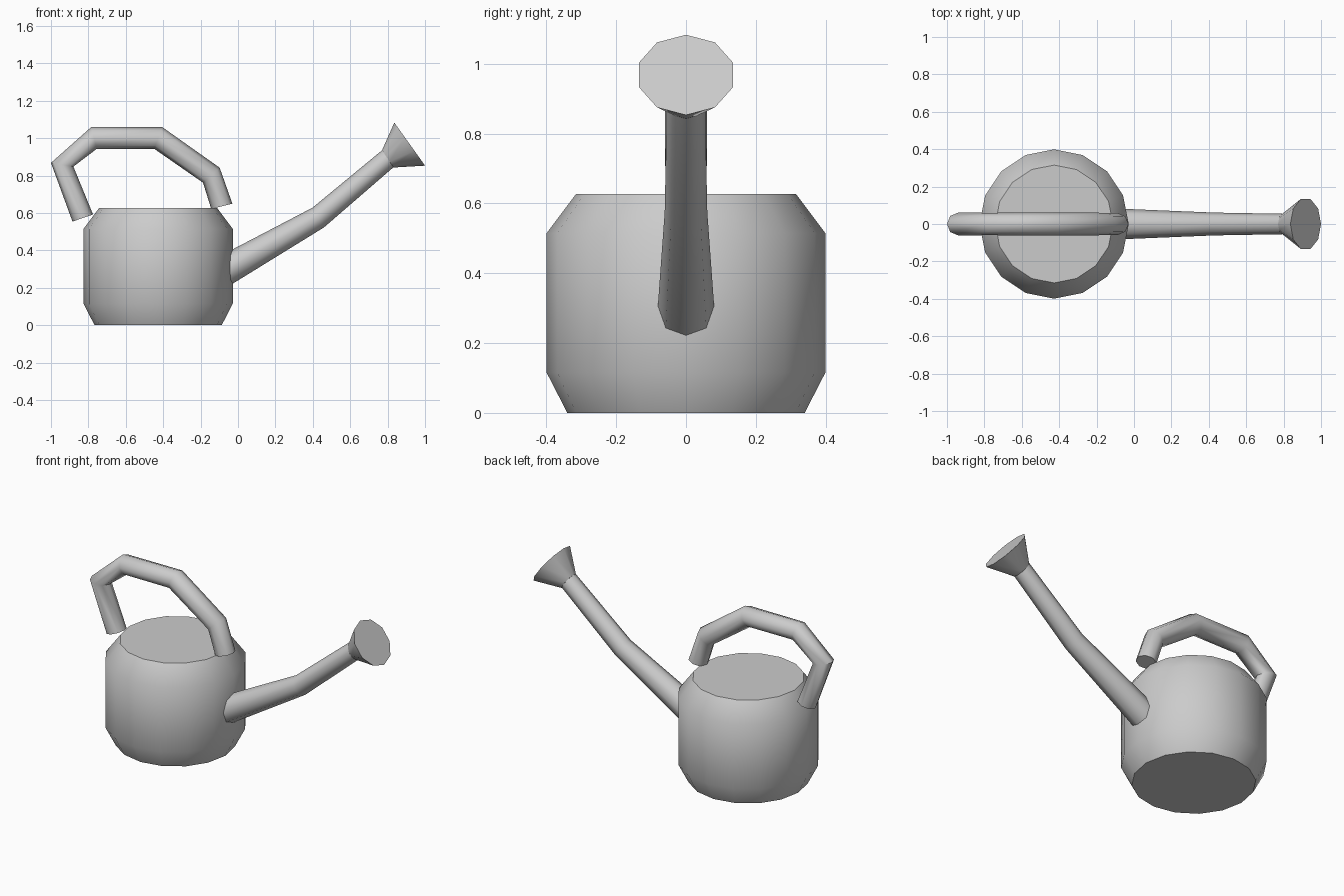
import bpy, bmesh, math
from mathutils import Vector

if "Cube" in bpy.data.objects:
    bpy.data.objects.remove(bpy.data.objects["Cube"])

metal = bpy.data.materials.new("plain grey metal")
metal.diffuse_color = (0.6, 0.6, 0.6, 1)
metal.use_nodes = True
metal.node_tree.nodes["Principled BSDF"].inputs["Base Color"].default_value = metal.diffuse_color


def loft(name, rings):
    """Skin a list of rings of equal size and cap both ends."""
    bm = bmesh.new()
    rows = [[bm.verts.new(p) for p in ring] for ring in rings]
    n = len(rows[0])
    for a, b in zip(rows, rows[1:]):
        for i in range(n):
            j = (i + 1) % n
            bm.faces.new((a[i], a[j], b[j], b[i]))
    bm.faces.new(rows[0])
    bm.faces.new(rows[-1])
    bmesh.ops.recalc_face_normals(bm, faces=bm.faces)
    mesh = bpy.data.meshes.new(name)
    bm.to_mesh(mesh)
    bm.free()
    mesh.materials.append(metal)
    obj = bpy.data.objects.new(name, mesh)
    bpy.context.collection.objects.link(obj)
    bpy.ops.object.select_all(action='DESELECT')
    obj.select_set(True)
    bpy.context.view_layer.objects.active = obj
    bpy.ops.object.shade_smooth_by_angle(angle=math.radians(50))
    return obj


def ring(center, u, v, n):
    return [center + u * math.cos(2 * math.pi * i / n) + v * math.sin(2 * math.pi * i / n)
            for i in range(n)]


def tube(name, sections, n):
    """Each section is the outer and inner point of a round ring in the xz plane."""
    rings = []
    for ox, oz, ix, iz in sections:
        a, b = Vector((ox, 0, oz)), Vector((ix, 0, iz))
        u = (a - b) / 2
        rings.append(ring((a + b) / 2, u, Vector((0, u.length, 0)), n))
    return loft(name, rings)


# Can body: sixteen-sided, chamfered at foot and shoulder
profile = [(0.34, 0), (0.399, 0.115), (0.399, 0.515), (0.315, 0.627)]
loft("body", [ring(Vector((-0.427, 0, z)), Vector((r, 0, 0)), Vector((0, r, 0)), 16)
              for r, z in profile])

# Arched handle
tube("handle", [(-0.885, 0.554, -0.775, 0.592),
                (-1.0, 0.868, -0.88, 0.848),
                (-0.785, 1.059, -0.755, 0.943),
                (-0.405, 1.059, -0.448, 0.943),
                (-0.098, 0.842, -0.187, 0.762),
                (-0.03, 0.650, -0.143, 0.621)], 8)

# Bent, tapering spout
tube("spout", [(-0.112, 0.362, -0.028, 0.222),
               (0.398, 0.628, 0.460, 0.523),
               (0.770, 0.935, 0.832, 0.845)], 8)

# Flared sprinkler head
tube("sprinkler_head", [(0.770, 0.935, 0.832, 0.843),
                        (0.836, 1.083, 1.0, 0.853)], 10)
